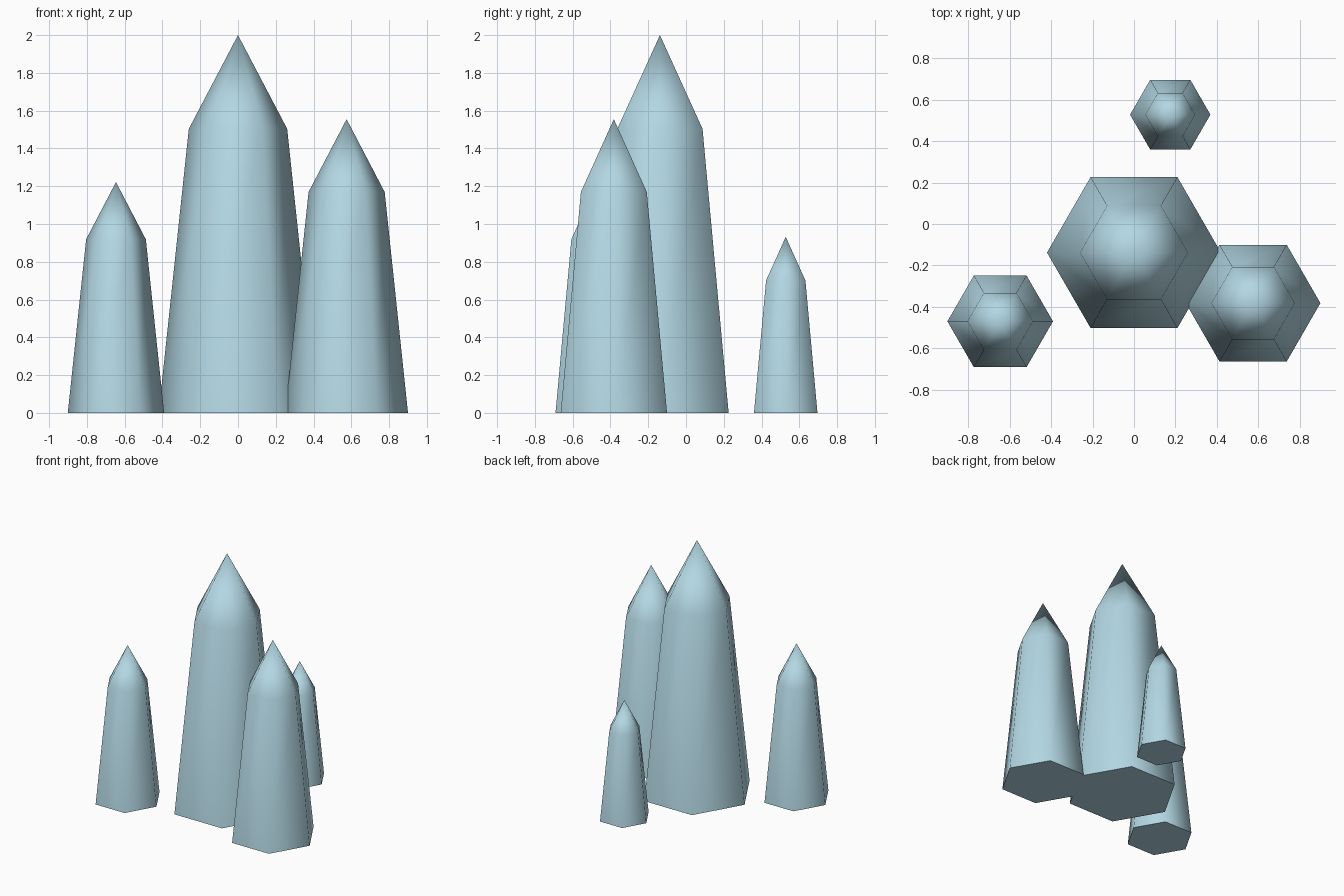
import bpy, bmesh, math

if "Cube" in bpy.data.objects:
    bpy.data.objects.remove(bpy.data.objects["Cube"])

ice = bpy.data.materials.new("pale_ice_blue")
ice.diffuse_color = (0.45, 0.68, 0.77, 1)
ice.use_nodes = True
ice.node_tree.nodes["Principled BSDF"].inputs["Base Color"].default_value = ice.diffuse_color


def crystal(name, x, y, radius, height):
    """Six-sided tapering shaft with a pointed tip."""
    bm = bmesh.new()

    def ring(r, z):
        return [bm.verts.new((r * math.cos(i * math.pi / 3),
                              r * math.sin(i * math.pi / 3), z)) for i in range(6)]

    base = ring(radius, 0)
    shoulder = ring(radius * 0.62, height * 0.752)
    tip = bm.verts.new((0, 0, height))
    bm.faces.new(base[::-1])
    for i in range(6):
        j = (i + 1) % 6
        bm.faces.new((base[i], base[j], shoulder[j], shoulder[i]))
        bm.faces.new((shoulder[i], shoulder[j], tip))
    mesh = bpy.data.meshes.new(name)
    bm.to_mesh(mesh)
    bm.free()
    mesh.materials.append(ice)
    obj = bpy.data.objects.new(name, mesh)
    obj.location = (x, y, 0)
    bpy.context.collection.objects.link(obj)

    # Soft sides, crisp base edge
    bpy.ops.object.select_all(action='DESELECT')
    obj.select_set(True)
    bpy.context.view_layer.objects.active = obj
    bpy.ops.object.shade_smooth_by_angle(angle=math.radians(65))


crystal("large_crystal", 0.0, -0.138, 0.42, 2.0)
crystal("right_crystal", 0.575, -0.382, 0.325, 1.555)
crystal("left_crystal", -0.646, -0.47, 0.255, 1.222)
crystal("back_crystal", 0.175, 0.528, 0.194, 0.932)
